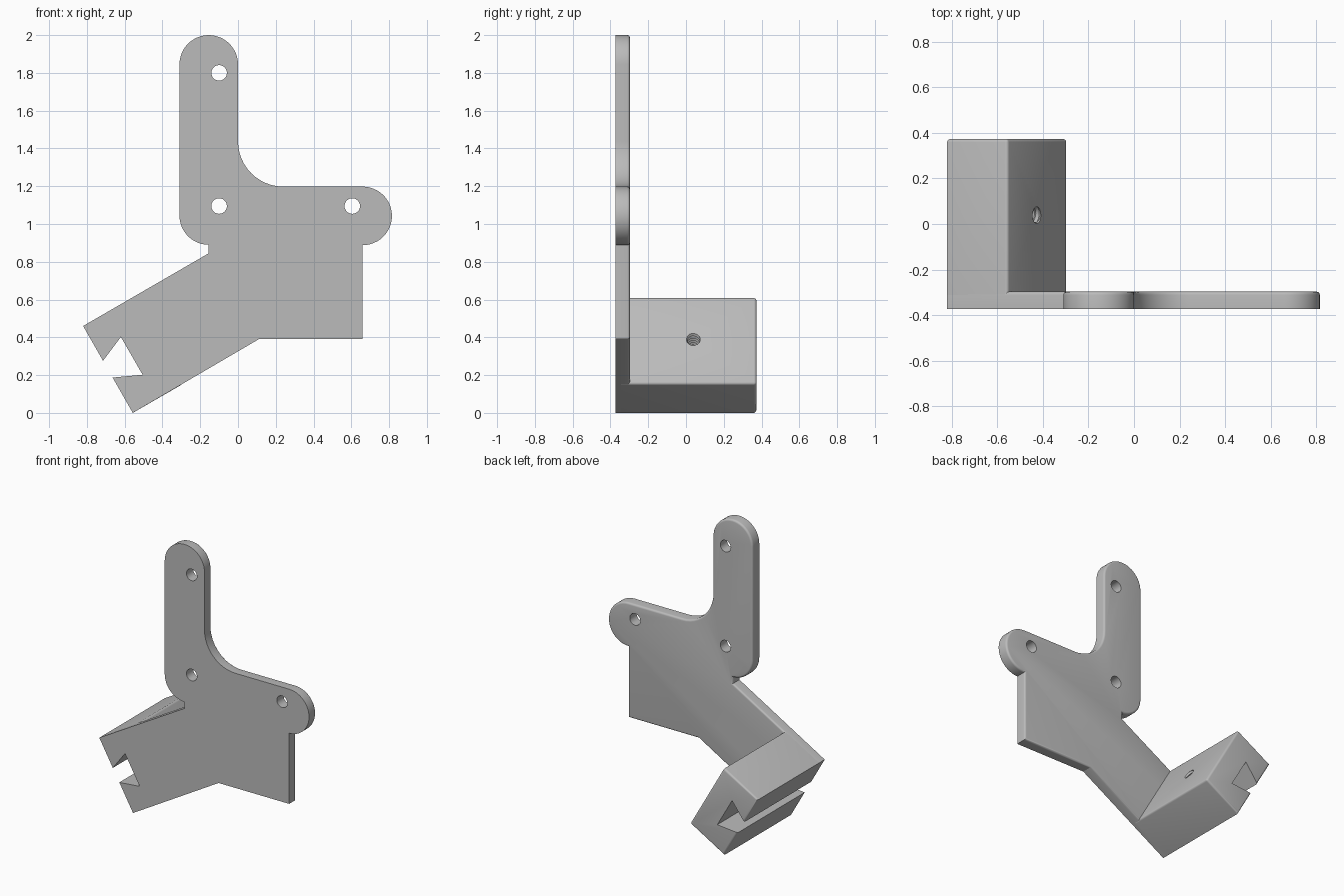
import bpy, bmesh
from math import cos, sin, pi, radians
from mathutils import Matrix, Vector

cube = bpy.data.objects.get("Cube")
if cube:
    bpy.data.objects.remove(cube, do_unlink=True)

FRONT, PLATE_BACK, BLOCK_BACK = -0.373, -0.297, 0.373
ROUND = 0.014

grey = bpy.data.materials.new("grey plastic")
grey.use_nodes = True
grey.diffuse_color = (0.5, 0.5, 0.5, 1)
grey.node_tree.nodes["Principled BSDF"].inputs["Base Color"].default_value = (0.5, 0.5, 0.5, 1)


def arc(cx, cz, r, start, end, steps=12):
    """Points on an arc in the XZ plane, angles in degrees."""
    angles = [radians(start + (end - start) * i / steps) for i in range(steps + 1)]
    return [(cx + r * cos(a), cz + r * sin(a)) for a in angles]


def finish(name, bm):
    bmesh.ops.recalc_face_normals(bm, faces=bm.faces)
    mesh = bpy.data.meshes.new(name)
    bm.to_mesh(mesh)
    bm.free()
    mesh.materials.append(grey)
    obj = bpy.data.objects.new(name, mesh)
    bpy.context.collection.objects.link(obj)
    return obj


def extrude(name, profile, y0, y1, rounded=None):
    """Extrude an XZ profile along Y; rounded(edge) picks edges to fillet."""
    bm = bmesh.new()
    face = bm.faces.new([bm.verts.new((x, y0, z)) for x, z in profile])
    new = bmesh.ops.extrude_face_region(bm, geom=[face])["geom"]
    moved = [v for v in new if isinstance(v, bmesh.types.BMVert)]
    bmesh.ops.translate(bm, verts=moved, vec=(0, y1 - y0, 0))
    bmesh.ops.recalc_face_normals(bm, faces=bm.faces)
    if rounded:
        bmesh.ops.bevel(bm, geom=[e for e in bm.edges if rounded(e)], offset=ROUND,
                        segments=4, profile=0.5, affect='EDGES')
    return finish(name, bm)


def at_y(edge, y):
    return all(abs(v.co.y - y) < 1e-4 for v in edge.verts)


# Block corners: outer face to the lower left, inner face to the upper right
top_outer, low_outer = Vector((-0.82, 0.46)), Vector((-0.557, 0.0))
along = Vector((cos(pi / 6), sin(pi / 6)))
low_inner, top_inner = low_outer + along * 0.306, top_outer + along * 0.306

# Mounting plate
outline = [top_outer, (-0.155, 0.845)]
outline += arc(-0.155, 1.045, 0.155, 270, 180)
outline += arc(-0.155, 1.845, 0.155, 180, 0, 24)
outline += arc(0.24, 1.438, 0.24, 180, 270)
outline += arc(0.66, 1.043, 0.155, 90, -90, 24)
outline += [(0.66, 0.39), (0.11, 0.39), low_outer]
plate = extrude("mounting_plate", outline, FRONT, PLATE_BACK,
                lambda e: at_y(e, PLATE_BACK))


# Clamp block, with filleted back rim and inner edges
def block_edge(e):
    inner = all((Vector((v.co.x, v.co.z)) - low_inner).dot(along) > -0.01 for v in e.verts)
    lengthwise = abs(e.verts[0].co.y - e.verts[1].co.y) > 0.1
    return at_y(e, BLOCK_BACK) or (lengthwise and inner)


block = extrude("clamp_block", [top_outer, top_inner, low_inner, low_outer],
                FRONT + 0.03, BLOCK_BACK, block_edge)

# Dovetail slot cutter, flared past the outer face
mouth_a, floor_a = Vector((-0.715, 0.275)), Vector((-0.62, 0.402))
floor_b, mouth_b = Vector((-0.505, 0.202)), Vector((-0.665, 0.187))
slot = extrude("slot_cutter", [mouth_a, floor_a, floor_b, mouth_b,
                               mouth_b - along * 0.2, mouth_a - along * 0.2], -0.6, 0.6)

# Screw hole cutters for the plate
cutters = [slot]
for x, z in [(-0.1, 1.8), (-0.1, 1.095), (0.605, 1.095)]:
    cutters.append(extrude("hole_cutter", arc(x, z, 0.041, 0, 350, 35), -0.6, 0))


# Threaded hole cutter: a helical ridge and groove
def thread(name, pitch, turns, r_ridge, r_groove, n=24):
    bm = bmesh.new()
    total = n * turns

    def strand(r, shift):
        return [bm.verts.new((r * cos(2 * pi * i / n), r * sin(2 * pi * i / n),
                              pitch * (i / n + shift))) for i in range(total + 1)]
    a, b = strand(r_ridge, 0), strand(r_groove, 0.5)
    for i in range(total):
        bm.faces.new((a[i], a[i + 1], b[i + 1], b[i]))
        if i + n < total:
            bm.faces.new((b[i], b[i + 1], a[i + n + 1], a[i + n]))
    for loop, z in ((a[:n + 1] + [b[0]], 0), (b[total - n:] + [a[total]], pitch * (turns + 0.5))):
        hub = bm.verts.new((0, 0, z))
        for p, q in zip(loop, loop[1:] + loop[:1]):
            bm.faces.new((hub, p, q))
    bmesh.ops.translate(bm, verts=bm.verts, vec=(0, 0, -pitch * turns / 2))
    axis = Vector((along.x, 0, along.y))
    bmesh.ops.rotate(bm, verts=bm.verts, matrix=axis.to_track_quat('Z', 'Y').to_matrix())
    bmesh.ops.translate(bm, verts=bm.verts, vec=(-0.494, 0.04, 0.346))
    return finish(name, bm)


screw = thread("thread_cutter", 0.024, 11, 0.032, 0.041)


def cut(obj, tools):
    bpy.context.view_layer.objects.active = obj
    for tool in tools:
        mod = obj.modifiers.new("cut", 'BOOLEAN')
        mod.operation, mod.solver, mod.object = 'DIFFERENCE', 'EXACT', tool
        bpy.ops.object.modifier_apply(modifier=mod.name)


cut(plate, cutters)
cut(block, [slot, screw])
for tool in cutters + [screw]:
    bpy.data.objects.remove(tool, do_unlink=True)

# Smooth curves, crisp corners
for obj in (plate, block):
    bpy.ops.object.select_all(action='DESELECT')
    obj.select_set(True)
    bpy.context.view_layer.objects.active = obj
    bpy.ops.object.shade_smooth_by_angle(angle=radians(28))
